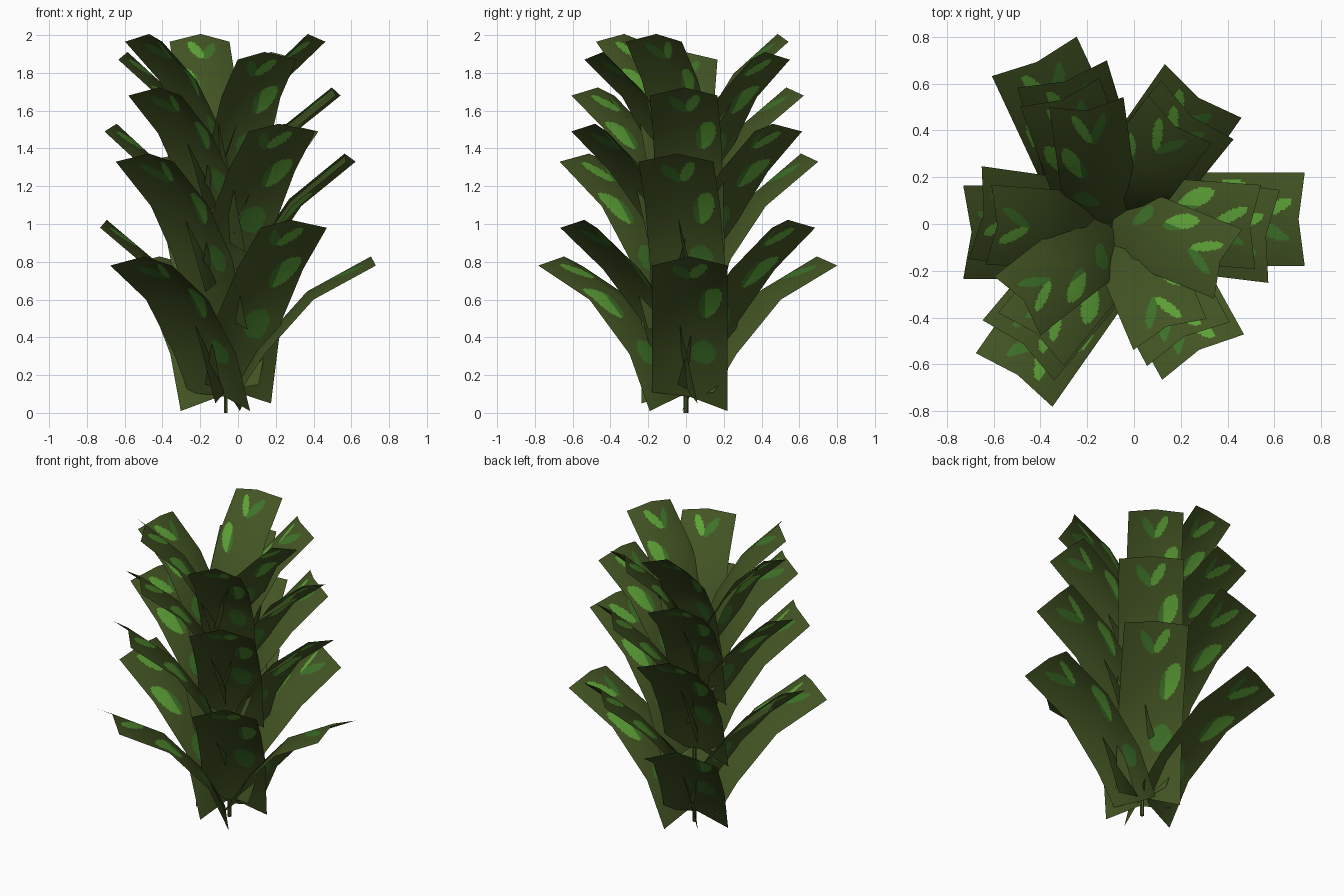
import bpy, math
from mathutils import Vector

if "Cube" in bpy.data.objects:
    bpy.data.objects.remove(bpy.data.objects["Cube"])


def material(name, rgb):
    m = bpy.data.materials.new(name)
    m.diffuse_color = (*rgb, 1)
    m.use_nodes = True
    m.node_tree.nodes["Principled BSDF"].inputs["Base Color"].default_value = m.diffuse_color
    return m


OLIVE = material("olive leaf", (0.056, 0.090, 0.017))
MID = material("mid green spot", (0.048, 0.170, 0.022))
BRIGHT = material("bright green spot", (0.110, 0.360, 0.038))

NU, NS = 40, 32          # cells across a leaf, cells along each bend
RIDGE = 0.055            # height of the centre fold


def in_ellipse(x, y, cx, cy, length, width, deg):
    """Ellipse in leaf metres; deg is the lean from the leaf axis towards +x."""
    a = math.radians(deg)
    dx, dy = x - cx, y - cy
    along = dx * math.sin(a) + dy * math.cos(a)
    across = dx * math.cos(a) - dy * math.sin(a)
    return (along / length) ** 2 + (across / width) ** 2 < 1


def spot_index(x, y):
    """Painted leaflets: x is across, y is distance fraction of leaf length."""
    if in_ellipse(x, y, -0.045, 0.87, 0.085, 0.028, -30):
        return 1
    if in_ellipse(x, y, 0.045, 0.88, 0.085, 0.028, 25):
        return 2
    if in_ellipse(x, y, 0.11, 0.64, 0.115, 0.050, 20):
        return 2 if x > 0.085 else 1
    if in_ellipse(x, y, 0.07, 0.32, 0.075, 0.065, 20):
        return 1
    return 0


def leaf(name, axis_x, degrees, half, shift, profile):
    """Bent strip with a centre fold; profile runs base to tip as (radius, z)."""
    a = math.radians(degrees)
    radial = Vector((math.cos(a), math.sin(a), 0))
    tangent = Vector((-math.sin(a), math.cos(a), 0))
    pts = [Vector((r, z)) for r, z in profile]
    segs = [(q - p).normalized() for p, q in zip(pts, pts[1:])]
    dirs = [segs[0]] + [(p + q).normalized() for p, q in zip(segs, segs[1:])] + [segs[-1]]
    rows = NS * (len(pts) - 1)
    verts, normals, faces, mats = [], [], [], []
    for i in range(rows + 1):
        k = min(i // NS, len(pts) - 2)
        f = i / NS - k
        # ridge offsets are mixed between bends, so every panel stays flat
        p = pts[k].lerp(pts[k + 1], f)
        d = dirs[k].lerp(dirs[k + 1], f)
        n = radial * -d.y + Vector((0, 0, d.x))
        skew = 0.05 * (1 - f) if k == 0 else 0
        for j in range(NU + 1):
            u = 2 * j / NU - 1
            v = radial * p.x + tangent * (u * half + shift) + n * (RIDGE * (1 - abs(u)))
            v += Vector((axis_x, 0, p.y - skew * u))
            verts.append(v)
            normals.append((n + tangent * (0.27 * u)).normalized())
    w = NU + 1
    for i in range(rows):
        for j in range(NU):
            o = i * w + j
            faces.append((o, o + w, o + w + 1, o + 1))
            mats.append(spot_index(((j + 0.5) / NU * 2 - 1) * 0.2, (i + 0.5) / rows))
    me = bpy.data.meshes.new(name)
    me.from_pydata(verts, [], faces)
    for m in (OLIVE, MID, BRIGHT):
        me.materials.append(m)
    for poly, m in zip(me.polygons, mats):
        poly.material_index = m
        poly.use_smooth = True
    me.update()
    me.normals_split_custom_set_from_vertices(normals)
    bpy.context.collection.objects.link(bpy.data.objects.new(name, me))


# Whorls of three leaves: axis x, directions, half width, side shift, profile base to tip
WHORLS = [
    (-0.07, (0, 115, 235), 0.20, 0.02, [(0.08, 0.06), (0.21, 0.31), (0.47, 0.60), (0.80, 0.78)]),
    (-0.06, (180, -61, 55), 0.20, 0.035, [(0.06, 0.10), (0.17, 0.48), (0.41, 0.76), (0.67, 0.98)]),
    (-0.08, (-7, 107, 230), 0.20, 0.03, [(0.07, 0.49), (0.20, 0.82), (0.39, 1.095), (0.68, 1.33)]),
    (-0.08, (172, -62, 51), 0.20, 0.035, [(0.06, 0.69), (0.17, 1.03), (0.37, 1.28), (0.60, 1.49)]),
    (-0.08, (-4, 110, 231), 0.18, 0.03, [(0.07, 0.90), (0.18, 1.23), (0.36, 1.48), (0.61, 1.68)]),
    (-0.09, (176, -67, 53), 0.17, 0.04, [(0.06, 1.10), (0.16, 1.42), (0.31, 1.67), (0.53, 1.87)]),
    (-0.10, (-22, 98, 218), 0.16, 0.03, [(0.05, 1.22), (0.15, 1.52), (0.30, 1.76), (0.53, 1.965)]),
]
for t, (ax, angles, half, shift, prof) in enumerate(WHORLS, 1):
    for s, ang in enumerate(angles, 1):
        leaf(f"leaf_tier{t}_{s}", ax, ang, half, shift, prof)

# Thin central stem
bpy.ops.mesh.primitive_cone_add(vertices=6, radius1=0.012, radius2=0.012, depth=1.2,
                                location=(-0.065, 0, 0.6))
stem = bpy.context.object
stem.name = "stem"
stem.data.materials.append(OLIVE)
